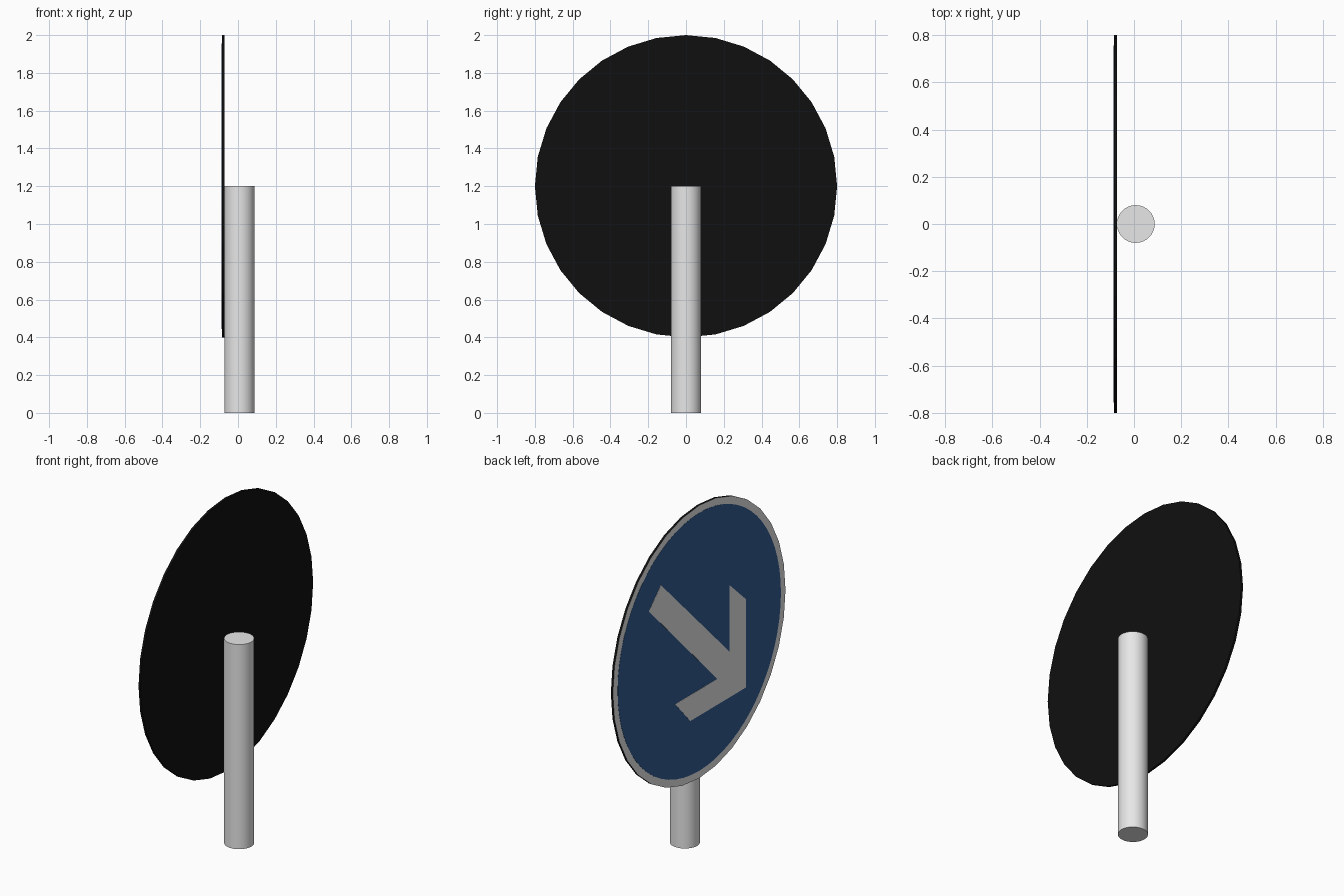
import bpy, bmesh, math
from mathutils import Matrix, Vector

if "Cube" in bpy.data.objects:
    bpy.data.objects.remove(bpy.data.objects["Cube"])

CENTRE_Z = 1.2      # height of the sign centre
BACK_X = -0.0725    # back plane of the sign, touching the pole


def material(name, rgb):
    m = bpy.data.materials.new(name)
    m.diffuse_color = (*rgb, 1.0)
    m.use_nodes = True
    m.node_tree.nodes["Principled BSDF"].inputs["Base Color"].default_value = m.diffuse_color
    return m


white = material("sign white", (0.8, 0.8, 0.8))
grey = material("pole grey", (0.8, 0.8, 0.8))
black = material("backing black", (0.005, 0.005, 0.005))
blue = material("sign blue", (0.033, 0.107, 0.285))


def finish(name, bm, mats):
    bmesh.ops.recalc_face_normals(bm, faces=bm.faces)
    mesh = bpy.data.meshes.new(name)
    bm.to_mesh(mesh)
    bm.free()
    for m in mats:
        mesh.materials.append(m)
    ob = bpy.data.objects.new(name, mesh)
    bpy.context.collection.objects.link(ob)
    return ob


def disc(radius, x_front, x_back, sides):
    """Round plate whose axis runs along x."""
    bm = bmesh.new()
    mat = (Matrix.Translation(((x_front + x_back) / 2, 0, CENTRE_Z))
           @ Matrix.Rotation(math.pi / 2, 4, 'Y'))
    bmesh.ops.create_cone(bm, cap_ends=True, segments=sides, radius1=radius,
                          radius2=radius, depth=x_back - x_front, matrix=mat)
    return bm


# Pole
bm = bmesh.new()
bmesh.ops.create_cone(bm, cap_ends=True, segments=32, radius1=0.08, radius2=0.08,
                      depth=1.2, matrix=Matrix.Translation((0.0075, 0, 0.6)))
pole = finish("pole", bm, [grey])
bpy.context.view_layer.objects.active = pole
pole.select_set(True)
bpy.ops.object.shade_smooth_by_angle(angle=math.radians(40))

# Sign plate: black back and edge, white front that shows as the rim
bm = disc(0.8, -0.0855, BACK_X, 32)
bm.normal_update()
for f in bm.faces:
    f.material_index = 1 if f.normal.x < -0.9 else 0
finish("sign_plate", bm, [black, white])

# Blue field
finish("blue_field", disc(0.756, -0.0865, -0.0850, 64), [blue])

# Arrow pointing down to the right: one half, mirrored across its diagonal axis
half = [(-0.357, 0.469), (0.28, -0.165), (0.28, 0.225), (0.432, 0.085), (0.432, -0.432)]
outline = half + [(-w, -u) for u, w in reversed(half[:-1])]
bm = bmesh.new()
face = bm.faces.new([bm.verts.new((-0.0875, -u, CENTRE_Z + w)) for u, w in outline])
ext = bmesh.ops.extrude_face_region(bm, geom=[face], use_keep_orig=True)
moved = [g for g in ext["geom"] if isinstance(g, bmesh.types.BMVert)]
bmesh.ops.translate(bm, verts=moved, vec=Vector((0.0015, 0, 0)))
finish("arrow", bm, [white])
